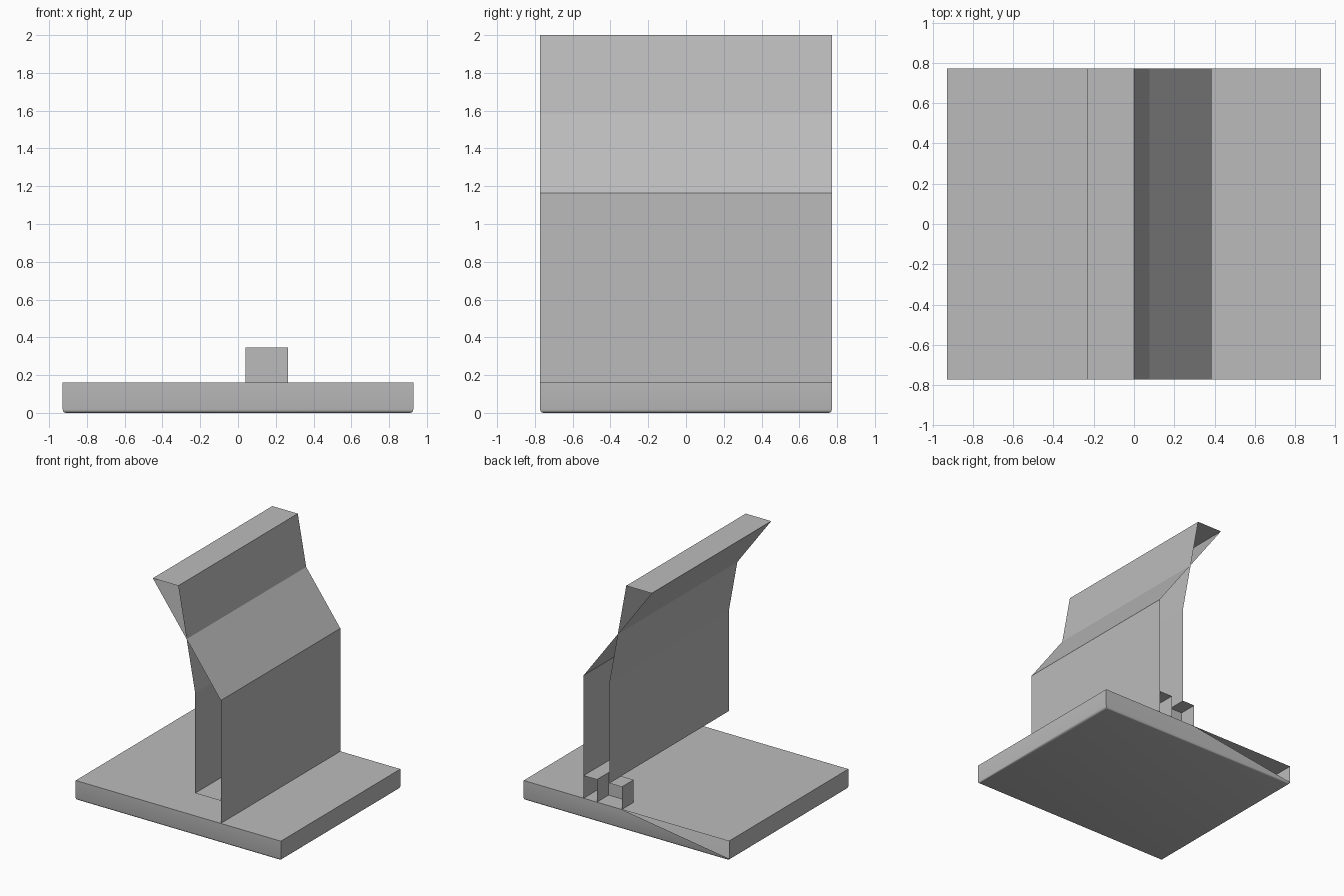
import bpy, bmesh
from mathutils import Vector

old = bpy.data.objects.get("Cube")
if old:
    bpy.data.objects.remove(old)

grey = bpy.data.materials.new("plain_grey")
grey.use_nodes = True
COLOR = (0.5, 0.5, 0.5, 1)
grey.diffuse_color = COLOR
grey.node_tree.nodes["Principled BSDF"].inputs["Base Color"].default_value = COLOR

HX, HY, TOP = 0.928, 0.772, 0.16       # base half sizes and top height
OUT, INN, LEDGE = 0.385, 0.153, 0.345  # outer wall, inner wall, ledge height
BEND, PEAK = 1.165, 2.0
NOTCH_Y, TAB_X, SLOT_X = 0.62, 0.04, 0.265


def finish(name, bm):
    mesh = bpy.data.meshes.new(name)
    bm.to_mesh(mesh)
    bm.free()
    mesh.materials.append(grey)
    obj = bpy.data.objects.new(name, mesh)
    bpy.context.collection.objects.link(obj)
    return obj


def sheet(name, profile, y0=-HY, y1=HY):
    """Sweep an open (x, z) profile along y."""
    bm = bmesh.new()
    rows = [[bm.verts.new((x, y, z)) for y in (y0, y1)] for x, z in profile]
    for a, b in zip(rows, rows[1:]):
        bm.faces.new((a[0], a[1], b[1], b[0]))
    return finish(name, bm)


def plate(name, points):
    bm = bmesh.new()
    bm.faces.new([bm.verts.new(p) for p in points])
    return finish(name, bm)


# Base slab with softened lower edges
bm = bmesh.new()
bmesh.ops.create_cube(bm, size=1)
for v in bm.verts:
    v.co = Vector((v.co.x * 2 * HX, v.co.y * 2 * HY, (v.co.z + 0.5) * TOP))
low = [e for e in bm.edges if all(v.co.z < 0.01 for v in e.verts)]
bmesh.ops.bevel(bm, geom=low, offset=0.018, segments=3, profile=0.5, affect='EDGES')

# Open triangle in the back of the slab
bm.normal_update()
back = max(bm.faces, key=lambda f: f.normal.y * f.calc_area())
edge = max(back.edges, key=lambda e: sum(v.co.z for v in e.verts))
left = min(edge.verts, key=lambda v: v.co.x)
new_vert = bmesh.utils.edge_split(edge, left, (TAB_X + HX) / (2 * HX))[1]
corner = min(back.verts, key=lambda v: v.co.x + v.co.z)
bmesh.utils.face_split(back, new_vert, corner)
hole = [f for f in bm.faces if len(f.verts) == 3 and new_vert in f.verts
        and left in f.verts and corner in f.verts]
bmesh.ops.delete(bm, geom=hole, context='FACES_ONLY')
base = finish("base_slab", bm)
bpy.context.view_layer.objects.active = base
base.select_set(True)
bpy.ops.object.shade_smooth_by_angle(angle=0.6)
base.select_set(False)

# Two thin walls whose upper slopes cross, and the cap joining them
sheet("outer_wall", [(OUT, TOP), (OUT, BEND), (-0.23, PEAK)])
sheet("inner_wall", [(0, PEAK), (INN, BEND), (INN, LEDGE)])
sheet("top_cap", [(-0.23, PEAK), (0, PEAK)])

# Ledge between the walls, notched at the back
plate("ledge", [(INN, -HY, LEDGE), (OUT, -HY, LEDGE), (OUT, HY, LEDGE),
                (SLOT_X, HY, LEDGE), (SLOT_X, NOTCH_Y, LEDGE), (INN, NOTCH_Y, LEDGE)])
sheet("slot_side", [(SLOT_X, TOP), (SLOT_X, LEDGE)], NOTCH_Y, HY)

# Back tab: top and side, with the wall that closes the notch
sheet("back_tab", [(TAB_X, TOP), (TAB_X, LEDGE), (INN, LEDGE)], NOTCH_Y, HY)
plate("notch_wall", [(TAB_X, NOTCH_Y, TOP), (SLOT_X, NOTCH_Y, TOP),
                     (SLOT_X, NOTCH_Y, LEDGE), (TAB_X, NOTCH_Y, LEDGE)])
